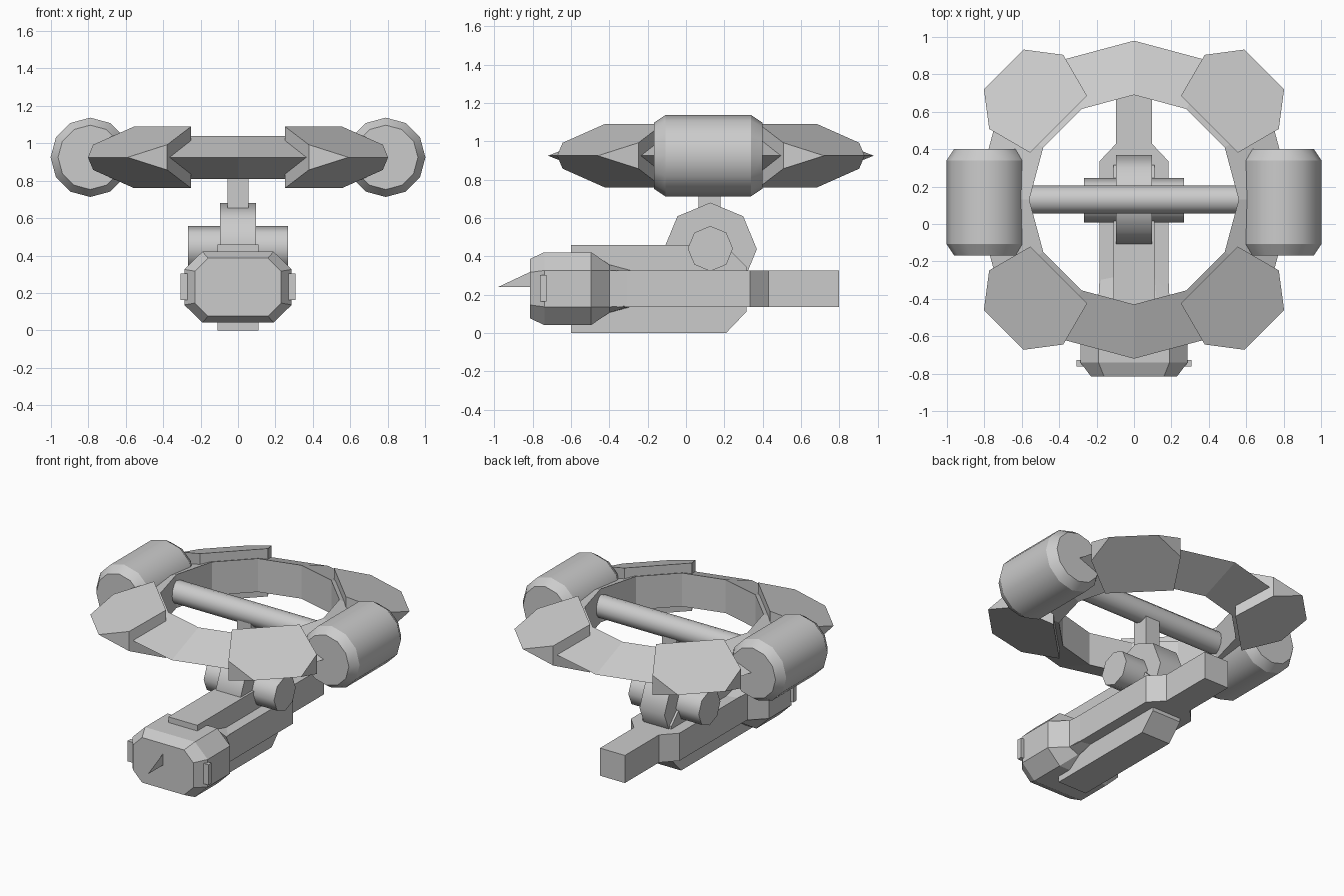
import bpy, bmesh
from math import sin, cos, pi, radians

if "Cube" in bpy.data.objects:
    bpy.data.objects.remove(bpy.data.objects["Cube"])

CY, CZ = 0.13, 0.925      # ring centre (y, z)
R2 = 0.5 ** 0.5


def loft(name, sections, closed=False, smooth=None):
    """Skin a row of equal-sized point loops; cap the ends unless closed."""
    bm = bmesh.new()
    rows = [[bm.verts.new(p) for p in s] for s in sections]
    n = len(rows[0])
    pairs = list(zip(rows, rows[1:])) + ([(rows[-1], rows[0])] if closed else [])
    for a, b in pairs:
        for i in range(n):
            j = (i + 1) % n
            bm.faces.new((a[i], a[j], b[j], b[i]))
    if not closed:
        bm.faces.new(rows[0])
        bm.faces.new(rows[-1])
    bmesh.ops.remove_doubles(bm, verts=bm.verts, dist=1e-5)
    bmesh.ops.recalc_face_normals(bm, faces=bm.faces)
    me = bpy.data.meshes.new(name)
    bm.to_mesh(me)
    bm.free()
    if smooth:
        for p in me.polygons:
            p.use_smooth = True
        me.set_sharp_from_angle(angle=radians(smooth))
    ob = bpy.data.objects.new(name, me)
    bpy.context.collection.objects.link(ob)
    return ob


def box(name, x0, x1, y0, y1, z0, z1):
    return loft(name, [[(x0, y0, z), (x1, y0, z), (x1, y1, z), (x0, y1, z)] for z in (z0, z1)])


def side_prism(name, half, profile):
    """Extrude a (y, z) profile across x."""
    return loft(name, [[(x, y, z) for y, z in profile] for x in (-half, half)])


def cyl_x(name, half, y, z, r, n, smooth):
    return loft(name, [[(x, y + r * sin(2 * pi * i / n), z + r * cos(2 * pi * i / n))
                        for i in range(n)] for x in (-half, half)], smooth=smooth)


# Ring with a wedge cross-section
loft("ring", [[(r * cos(a), CY + r * sin(a), CZ + z)
               for r, z in ((0.56, 0.115), (0.85, 0), (0.56, -0.115))]
              for a in (2 * pi * k / 12 for k in range(12))], closed=True)

# Four wedge-shaped corner plates
outline = [(0.57, -0.215), (0.815, -0.28), (0.985, -0.15),
           (0.985, 0.15), (0.815, 0.28), (0.57, 0.215)]
for sx in (-1, 1):
    for sy in (-1, 1):
        loft("corner_plate", [[(sx * (r - t) * R2, CY + sy * (r + t) * R2,
                                CZ + s * 0.165 * (0.985 - r) / 0.415) for r, t in outline]
                              for s in (1, -1)])

# Side drums with chamfered ends
for sx in (-1, 1):
    loft("side_drum", [[(sx * 0.79 + r * cos(2 * pi * i / 12), y, CZ + r * sin(2 * pi * i / 12))
                        for i in range(12)]
                       for y, r in ((-0.168, 0.172), (-0.108, 0.212), (0.34, 0.212), (0.4, 0.172))],
         smooth=31)

# Cross bar, strut and pivot
cyl_x("cross_bar", 0.56, CY, CZ, 0.075, 12, 40)
box("strut", -0.055, 0.055, 0.065, 0.18, 0.5, 0.93)
cyl_x("pivot_disc", 0.095, CY - 0.003, 0.437, 0.243, 8, 46)
cyl_x("pivot_knob", 0.268, CY - 0.003, 0.44, 0.118, 8, 46)

# Central rail
side_prism("rail", 0.11, [(-0.6, 0), (0.21, 0), (0.315, 0.11), (0.315, 0.345),
                          (0.2, 0.46), (-0.6, 0.46)])

# Body narrowing into the tail
plan = [(-0.185, -0.6), (0.185, -0.6), (0.185, 0.335), (0.095, 0.43), (0.095, 0.8),
        (-0.095, 0.8), (-0.095, 0.43), (-0.185, 0.335)]
loft("body", [[(x, y, z) for x, y in plan] for z in (0.135, 0.325)])

# Octagonal head: y, half width, half height, flat half width, flat half height
head = [(-0.815, 0.23, 0.155, 0.16, 0.085), (-0.74, 0.287, 0.19, 0.19, 0.095),
        (-0.495, 0.287, 0.19, 0.19, 0.095), (-0.4, 0.19, 0.125, 0.12, 0.095),
        (-0.285, 0.184, 0.094, 0.11, 0.09)]
loft("head", [[(x, y, 0.231 + z) for x, z in
               ((w, a), (u, h), (-u, h), (-w, a), (-w, -a), (-u, -h), (u, -h), (w, -a))]
              for y, w, h, u, a in head])

# Head side tabs and thin front fin
for sx in (-1, 1):
    box("side_tab", sx * 0.27, sx * 0.308, -0.762, -0.728, 0.163, 0.303)
side_prism("front_fin", 0.001, [(-0.98, 0.24), (-0.81, 0.24), (-0.81, 0.32)])
